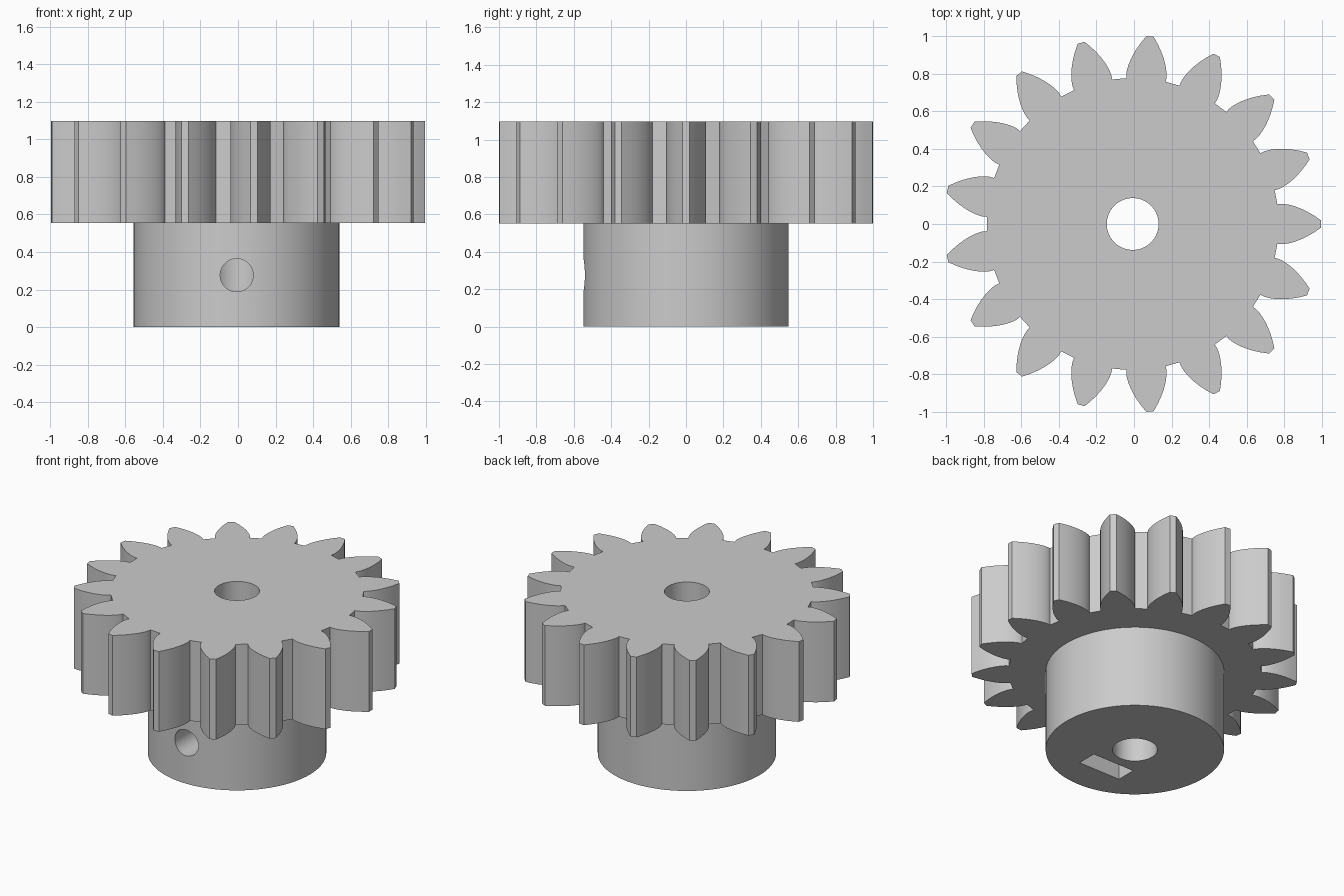
import bpy, bmesh, math
from mathutils import Matrix, Vector

cube = bpy.data.objects.get("Cube")
if cube:
    bpy.data.objects.remove(cube, do_unlink=True)

CX = -0.007                      # shaft axis position
HUB_TOP, GEAR_TOP = 0.553, 1.097
HUB_R, BORE_R, SCREW_R = 0.548, 0.138, 0.088
SCREW_Z = HUB_TOP / 2
TEETH, TIP_R, ROOT_R = 17, 1.0027, 0.777
PRESSURE = math.radians(28)

grey = bpy.data.materials.new("plain grey")
grey.use_nodes = True
grey.diffuse_color = (0.6, 0.6, 0.6, 1)
grey.node_tree.nodes["Principled BSDF"].inputs["Base Color"].default_value = (0.6, 0.6, 0.6, 1)


def prism(name, outline, height, matrix):
    """Extrude a flat outline along local z, then place it."""
    bm = bmesh.new()
    face = bm.faces.new([bm.verts.new((x, y, 0)) for x, y in outline])
    top = bmesh.ops.extrude_face_region(bm, geom=[face])["geom"]
    bmesh.ops.translate(bm, vec=(0, 0, height),
                        verts=[v for v in top if isinstance(v, bmesh.types.BMVert)])
    bm.transform(matrix)
    bmesh.ops.recalc_face_normals(bm, faces=bm.faces)
    mesh = bpy.data.meshes.new(name)
    bm.to_mesh(mesh)
    bm.free()
    mesh.materials.append(grey)
    obj = bpy.data.objects.new(name, mesh)
    bpy.context.collection.objects.link(obj)
    return obj


def circle(radius, sides):
    return [(radius * math.cos(math.tau * i / sides), radius * math.sin(math.tau * i / sides))
            for i in range(sides)]


def upright(z):
    return Matrix.Translation((CX, 0, z))


def facing_front(y, z):
    """Local x stays x, local y becomes z, local z points to the front."""
    return Matrix.Translation((CX, y, z)) @ Matrix.Rotation(math.pi / 2, 4, "X")


def activate(obj):
    bpy.ops.object.select_all(action="DESELECT")
    obj.select_set(True)
    bpy.context.view_layer.objects.active = obj


def cut(obj, cutter):
    cutter.hide_render = True
    mod = obj.modifiers.new("cut", "BOOLEAN")
    mod.operation, mod.solver, mod.object = "DIFFERENCE", "EXACT", cutter
    activate(obj)
    bpy.ops.object.modifier_apply(modifier=mod.name)
    bpy.data.objects.remove(cutter, do_unlink=True)


def gear_outline(steps=10):
    """Involute teeth with short radial flanks down to the root."""
    pitch_r = TIP_R * TEETH / (TEETH + 2)
    base_r = pitch_r * math.cos(PRESSURE)
    half_base = math.pi / (2 * TEETH) + math.tan(PRESSURE) - PRESSURE
    flank = [(ROOT_R, half_base)]
    roll_end = math.sqrt((TIP_R / base_r) ** 2 - 1)
    for i in range(steps + 1):
        roll = roll_end * i / steps
        flank.append((base_r * math.hypot(1, roll), half_base - (roll - math.atan(roll))))
    tooth = [(r, -a) for r, a in flank] + [(r, a) for r, a in reversed(flank)]
    return [(r * math.cos(a + math.tau * k / TEETH), r * math.sin(a + math.tau * k / TEETH))
            for k in range(TEETH) for r, a in tooth]


# Toothed wheel and hub below it
gear_wheel = prism("gear_wheel", gear_outline(), GEAR_TOP - HUB_TOP, upright(HUB_TOP))
hub = prism("hub", circle(HUB_R, 96), HUB_TOP, upright(0))

# Shaft bore through both parts
for part in (gear_wheel, hub):
    cut(part, prism("bore_cutter", circle(BORE_R, 64), 2, upright(-0.3)))

# Set screw hole from the front into the bore
cut(hub, prism("screw_cutter", circle(SCREW_R, 48), 1, facing_front(0, SCREW_Z)))

# Nut pocket, open at the bottom, with a pointed roof
w, side = 0.157, 0.09
pocket = [(-w, -0.4), (w, -0.4), (w, side), (0, 2 * side), (-w, side)]
cut(hub, prism("nut_cutter", pocket, 0.135, facing_front(-0.205, SCREW_Z)))

for part in (gear_wheel, hub):
    activate(part)
    bpy.ops.object.shade_smooth_by_angle(angle=math.radians(30))
